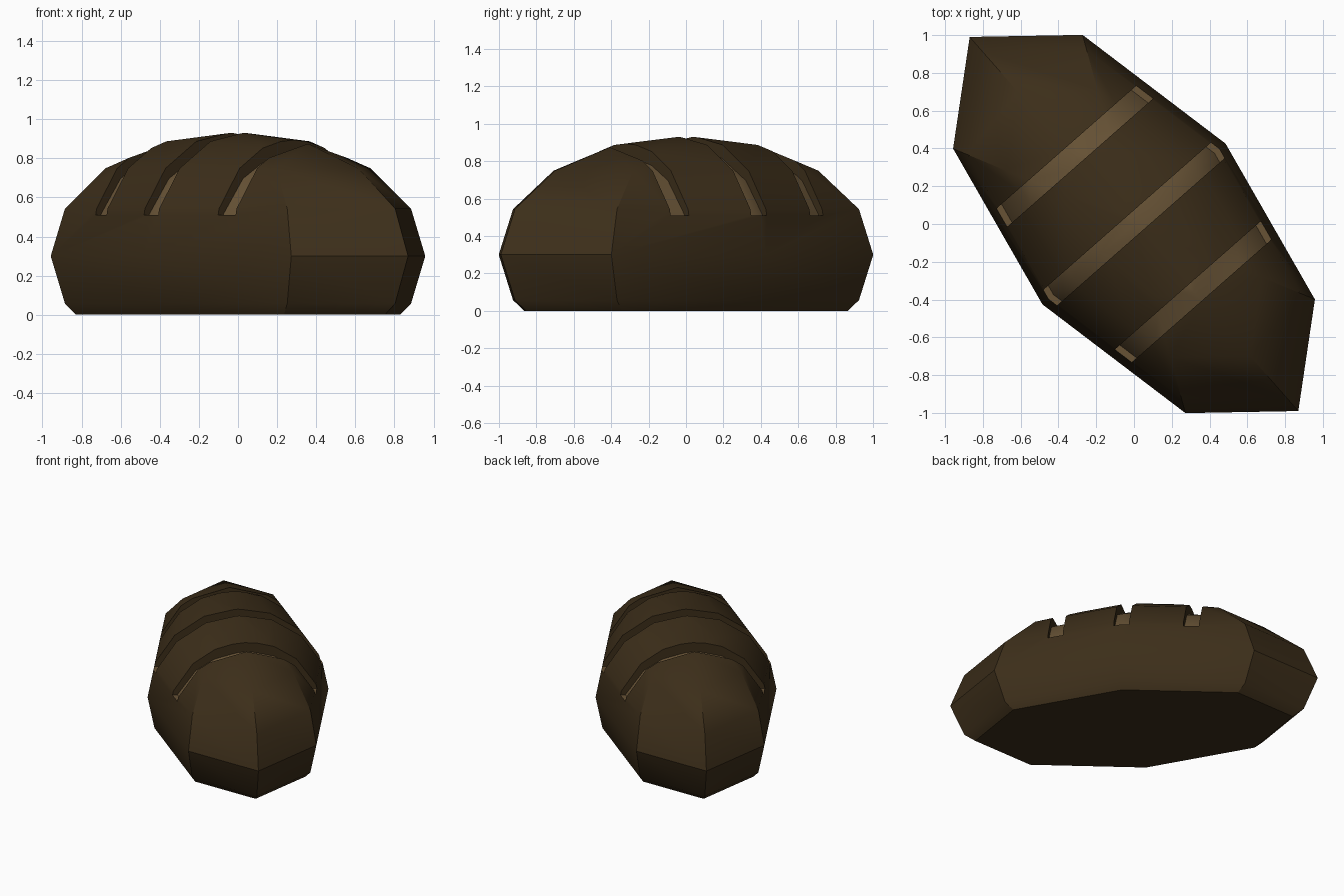
import bpy, bmesh
from math import radians
from mathutils import Matrix, Vector

if "Cube" in bpy.data.objects:
    bpy.data.objects.remove(bpy.data.objects["Cube"])

MID = 0.30                      # height of the widest ring
SLASHES = (-0.487, 0.0, 0.487)  # positions along the loaf
WIDTH = 0.11
FLOOR = 0.51                    # lowest point of each slash


def material(name, rgb):
    m = bpy.data.materials.new(name)
    m.diffuse_color = (*rgb, 1)
    m.use_nodes = True
    m.node_tree.nodes["Principled BSDF"].inputs["Base Color"].default_value = m.diffuse_color
    return m


def to_object(name, bm):
    me = bpy.data.meshes.new(name)
    bm.to_mesh(me)
    bm.free()
    ob = bpy.data.objects.new(name, me)
    bpy.context.collection.objects.link(ob)
    return ob


def dome(name, rx, ry, rz):
    # eight-sided ellipsoid with a flat underside
    bm = bmesh.new()
    bmesh.ops.create_uvsphere(bm, u_segments=8, v_segments=8, radius=1)
    bmesh.ops.transform(bm, verts=bm.verts, matrix=Matrix.Translation((0, 0, MID))
                        @ Matrix.Diagonal((rx, ry, rz, 1)))
    bmesh.ops.bisect_plane(bm, geom=bm.verts[:] + bm.edges[:] + bm.faces[:],
                           plane_co=(0, 0, 0), plane_no=(0, 0, 1), clear_inner=True)
    bmesh.ops.holes_fill(bm, edges=[e for e in bm.edges if e.is_boundary], sides=0)
    bmesh.ops.recalc_face_normals(bm, faces=bm.faces)
    return to_object(name, bm)


def subtract(ob, cutter):
    mod = ob.modifiers.new("cut", 'BOOLEAN')
    mod.operation = 'DIFFERENCE'
    mod.solver = 'EXACT'
    mod.object = cutter
    dg = bpy.context.evaluated_depsgraph_get()
    me = bpy.data.meshes.new_from_object(ob.evaluated_get(dg))
    ob.modifiers.clear()
    ob.data = me
    bpy.data.objects.remove(cutter)


# loaf body, and the core that forms the slash floors
loaf = dome("bread_loaf", 1.318, 0.645, 0.635)
core = dome("slash_core", 1.25, 0.613, 0.56)

# three slash boxes, hollowed by the core, cut from the loaf
bm = bmesh.new()
for x in SLASHES:
    bmesh.ops.create_cube(bm, size=1, matrix=Matrix.Translation((x, 0, FLOOR + 0.5))
                          @ Matrix.Diagonal((WIDTH, 2, 1, 1)))
slashes = to_object("slash_cutter", bm)
subtract(slashes, core)
subtract(loaf, slashes)

# dark crust everywhere, lighter crumb on the slash floors
me = loaf.data
me.materials.clear()
me.materials.append(material("crust", (0.045, 0.027, 0.010)))
me.materials.append(material("crumb", (0.135, 0.085, 0.036)))
for p in me.polygons:
    inside = any(abs(p.center.x - x) < WIDTH / 2 - 0.005 for x in SLASHES)
    spans = [me.vertices[i].co.x for i in p.vertices]
    narrow = max(spans) - min(spans) < WIDTH + 0.01
    low = min(me.vertices[i].co.z for i in p.vertices) > FLOOR - 0.01
    p.material_index = int(inside and narrow and low)

# turn the loaf diagonally
me.transform(Matrix.Rotation(radians(131.3), 4, 'Z'))
bpy.context.view_layer.objects.active = loaf
loaf.select_set(True)
bpy.ops.object.shade_smooth_by_angle(angle=radians(30))
